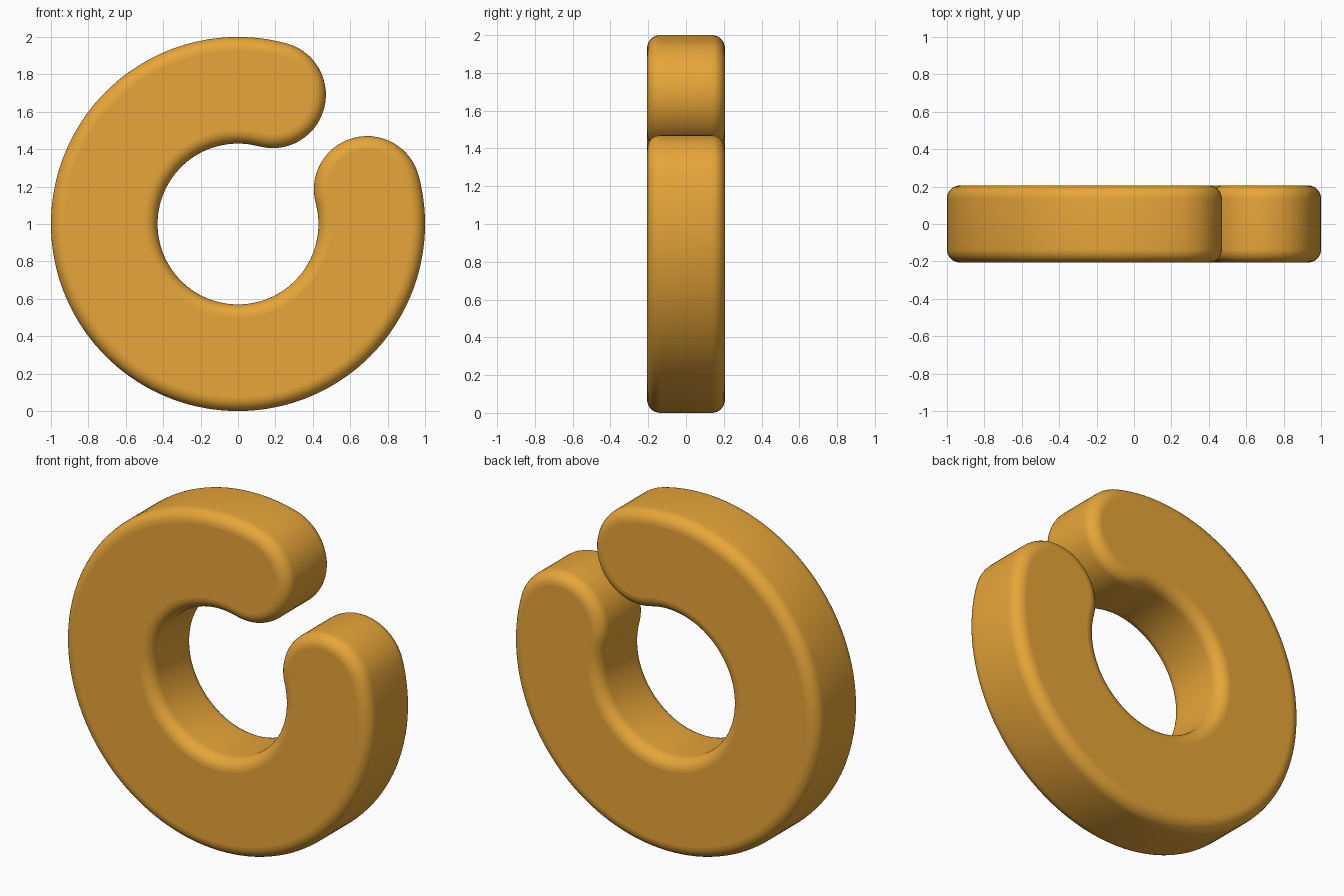
import bpy, bmesh
from math import sin, cos, pi, radians

if "Cube" in bpy.data.objects:
    bpy.data.objects.remove(bpy.data.objects["Cube"])

MID_R, HALF_W, HALF_D, FILLET = 0.715, 0.285, 0.206, 0.07
CZ = 1.0
A0, A1 = radians(75), radians(375)   # the gap spans 15 to 75 degrees
ARC_N, CAP_N, FIL_N = 120, 28, 8


def outline(w):
    """Open ring of half-width w with round ends, as (x, z) points."""
    pts = []
    for i in range(ARC_N + 1):                       # outer arc
        a = A0 + (A1 - A0) * i / ARC_N
        pts.append(((MID_R + w) * cos(a), (MID_R + w) * sin(a)))
    for i in range(1, CAP_N):                        # lower end cap
        a = A1 + pi * i / CAP_N
        pts.append((MID_R * cos(A1) + w * cos(a), MID_R * sin(A1) + w * sin(a)))
    for i in range(ARC_N + 1):                       # inner arc
        a = A1 + (A0 - A1) * i / ARC_N
        pts.append(((MID_R - w) * cos(a), (MID_R - w) * sin(a)))
    for i in range(1, CAP_N):                        # upper end cap
        a = A0 + pi + pi * i / CAP_N
        pts.append((MID_R * cos(A0) + w * cos(a), MID_R * sin(A0) + w * sin(a)))
    return pts


# Rounded edge profile from front to back: (half-width, y)
front = []
for i in range(FIL_N + 1):
    t = pi / 2 * i / FIL_N
    front.append((HALF_W - FILLET * (1 - sin(t)), -HALF_D + FILLET * (1 - cos(t))))
profile = front + [(w, -y) for w, y in reversed(front)]

# Loft the outline along the profile
bm = bmesh.new()
rings = [[bm.verts.new((x, y, CZ + z)) for x, z in outline(w)] for w, y in profile]
n = len(rings[0])
for r0, r1 in zip(rings, rings[1:]):
    for i in range(n):
        j = (i + 1) % n
        bm.faces.new((r0[i], r0[j], r1[j], r1[i])).smooth = True

# Flat front and back faces
flats = [bm.faces.new(rings[0]), bm.faces.new(rings[-1])]
bmesh.ops.recalc_face_normals(bm, faces=bm.faces)
bmesh.ops.triangulate(bm, faces=flats)

mesh = bpy.data.meshes.new("open_ring")
bm.to_mesh(mesh)
bm.free()
ring = bpy.data.objects.new("open_ring", mesh)
bpy.context.collection.objects.link(ring)

mat = bpy.data.materials.new("orange")
mat.diffuse_color = (0.8, 0.38, 0.04, 1)
mat.use_nodes = True
mat.node_tree.nodes["Principled BSDF"].inputs["Base Color"].default_value = mat.diffuse_color
mesh.materials.append(mat)
